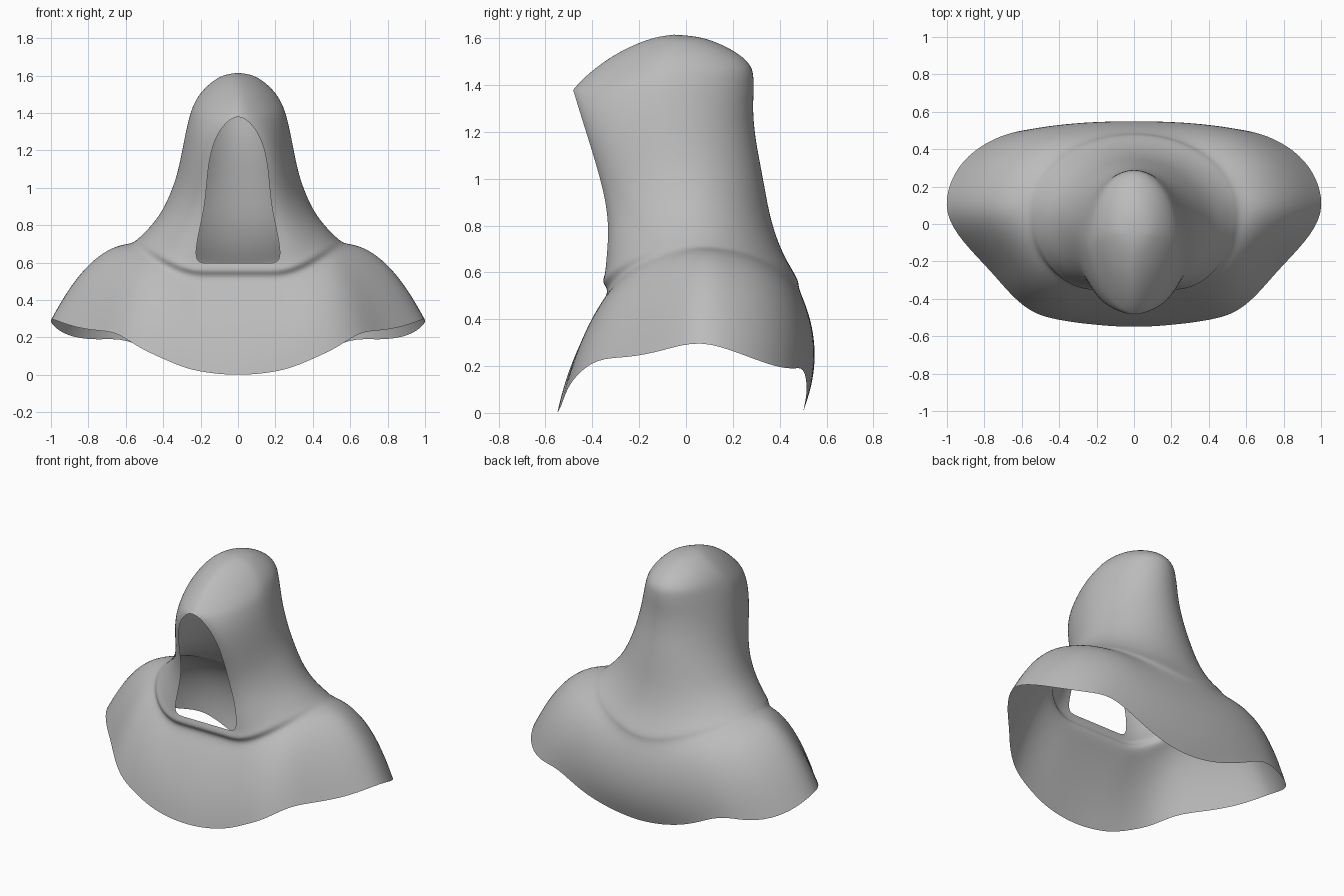
import bpy, bmesh, math
from mathutils import Vector

if "Cube" in bpy.data.objects:
    bpy.data.objects.remove(bpy.data.objects["Cube"])

LIP, SIDE, BACK = 3, 9, 16          # column indices on the half outline


def half_ring(w, yf, zf, W, zs, yb, zb, p=1.0):
    """Half outline: flat front of half-width w, widest W at the side, then the back."""
    yc = yf + 0.5 * (yb - yf)
    pts = [Vector((w * j / LIP, yf, zf)) for j in range(LIP)]
    for j in range(LIP, BACK + 1):
        if j <= SIDE:
            a = (j - LIP) / (SIDE - LIP) * math.pi / 2
            s, c = math.sin(a), max(math.cos(a), 0.0)
            pts.append(Vector((w + (W - w) * s ** p, yc - (yc - yf) * c ** p,
                               zf + (zs - zf) * s ** 1.5)))
        else:
            a = (j - SIDE) / (BACK - SIDE) * math.pi / 2
            s, c = math.sin(a), max(math.cos(a), 0.0)
            pts.append(Vector((W * c, yc + (yb - yc) * s, zb + (zs - zb) * c ** 1.5)))
    return pts


# Hem of the cape, front centre round to back centre
hem = [Vector(v) for v in (
    (0, -.55, 0), (.09, -.548, .003), (.19, -.54, .015), (.29, -.53, .038),
    (.41, -.512, .09), (.54, -.48, .15), (.655, -.385, .235), (.77, -.245, .235),
    (.915, -.10, .265), (1.02, .06, .315), (.985, .24, .25), (.89, .37, .20),
    (.75, .46, .185), (.60, .505, .20), (.42, .52, .10), (.22, .505, .03), (0, .50, 0))]

# Collar rings: w, front y, front z, side x, side z, back y, back z
fold = half_ring(.23, -.325, .522, .57, .705, .482, .53)
collar = [half_ring(.23, -.355, .55, .545, .725, .485, .555),
          half_ring(.23, -.352, .575, .52, .745, .46, .60),
          half_ring(.23, -.345, .597, .49, .775, .425, .66)]

# Hood rings, open at the front until the rim closes at the top
hood_spec = [
    (.222, -.335, .70, .44, .83, .39, .74), (.20, -.33, .80, .395, .90, .36, .84),
    (.175, -.345, .92, .355, .99, .34, .95), (.165, -.38, 1.05, .325, 1.08, .32, 1.06),
    (.15, -.42, 1.18, .302, 1.19, .297, 1.18), (.112, -.455, 1.29, .283, 1.29, .288, 1.29),
    (.05, -.477, 1.365, .265, 1.37, .292, 1.37), (0, -.485, 1.385, .25, 1.42, .292, 1.43),
    (0, -.42, 1.45, .228, 1.47, .285, 1.482), (0, -.33, 1.517, .19, 1.523, .23, 1.533),
    (0, -.24, 1.565, .14, 1.568, .155, 1.573), (0, -.15, 1.60, .085, 1.602, .07, 1.605),
    (0, -.055, 1.617, 0, 1.617, -.055, 1.617)]
hood = [half_ring(*s, p=1.05 + 0.035 * min(i, 8)) for i, s in enumerate(hood_spec)]

# Cape rings: hem to fold, bulged outwards at front, back and shoulders
cape = []
STEPS = 7
for i in range(STEPS):
    t = 1 - i / STEPS
    b = 4 * t * (1 - t)
    ring = []
    for j in range(BACK + 1):
        q = fold[j].lerp(hem[j], t)
        side = max(0.0, 1 - abs(j - SIDE) / 6)
        rear = math.exp(-((j - 11.5) / 1.5) ** 2)      # fuller rear shoulder
        q.z += b * (0.105 * side + 0.03 * rear)
        q.x += b * 0.025 * rear
        q.y += b * (1 - side) * (0.06 if j > SIDE else -0.03)
        ring.append(q)
    cape.append(ring)

# Skin the rings; the front columns stop at the lip of the face opening
closed = cape + [fold] + collar
rows = closed + hood
bm = bmesh.new()
grid = []
for r, ring in enumerate(rows):
    start = 0 if r < len(closed) else LIP
    grid.append([bm.verts.new(v) if j >= start else None for j, v in enumerate(ring)])
for lo, hi in zip(grid, grid[1:]):
    for j in range(BACK):
        quad = (lo[j], lo[j + 1], hi[j + 1], hi[j])
        if None not in quad:
            bm.faces.new(quad)

# Mirror the half and weld the centre line
dup = bmesh.ops.duplicate(bm, geom=bm.verts[:] + bm.edges[:] + bm.faces[:])["geom"]
for v in dup:
    if isinstance(v, bmesh.types.BMVert):
        v.co.x = -v.co.x
bmesh.ops.reverse_faces(bm, faces=[f for f in dup if isinstance(f, bmesh.types.BMFace)])
bmesh.ops.remove_doubles(bm, verts=bm.verts[:], dist=0.0005)
bmesh.ops.dissolve_degenerate(bm, edges=bm.edges[:], dist=0.0005)
bmesh.ops.recalc_face_normals(bm, faces=bm.faces[:])
for f in bm.faces:
    f.smooth = True
mesh = bpy.data.meshes.new("hooded_cowl")
bm.to_mesh(mesh)
bm.free()

cloth = bpy.data.materials.new("grey cloth")
cloth.diffuse_color = (0.5, 0.5, 0.5, 1)
cloth.use_nodes = True
cloth.node_tree.nodes["Principled BSDF"].inputs["Base Color"].default_value = cloth.diffuse_color
mesh.materials.append(cloth)
cowl = bpy.data.objects.new("hooded_cowl", mesh)
bpy.context.collection.objects.link(cowl)
sub = cowl.modifiers.new("smooth cloth", "SUBSURF")
sub.levels = sub.render_levels = 2
